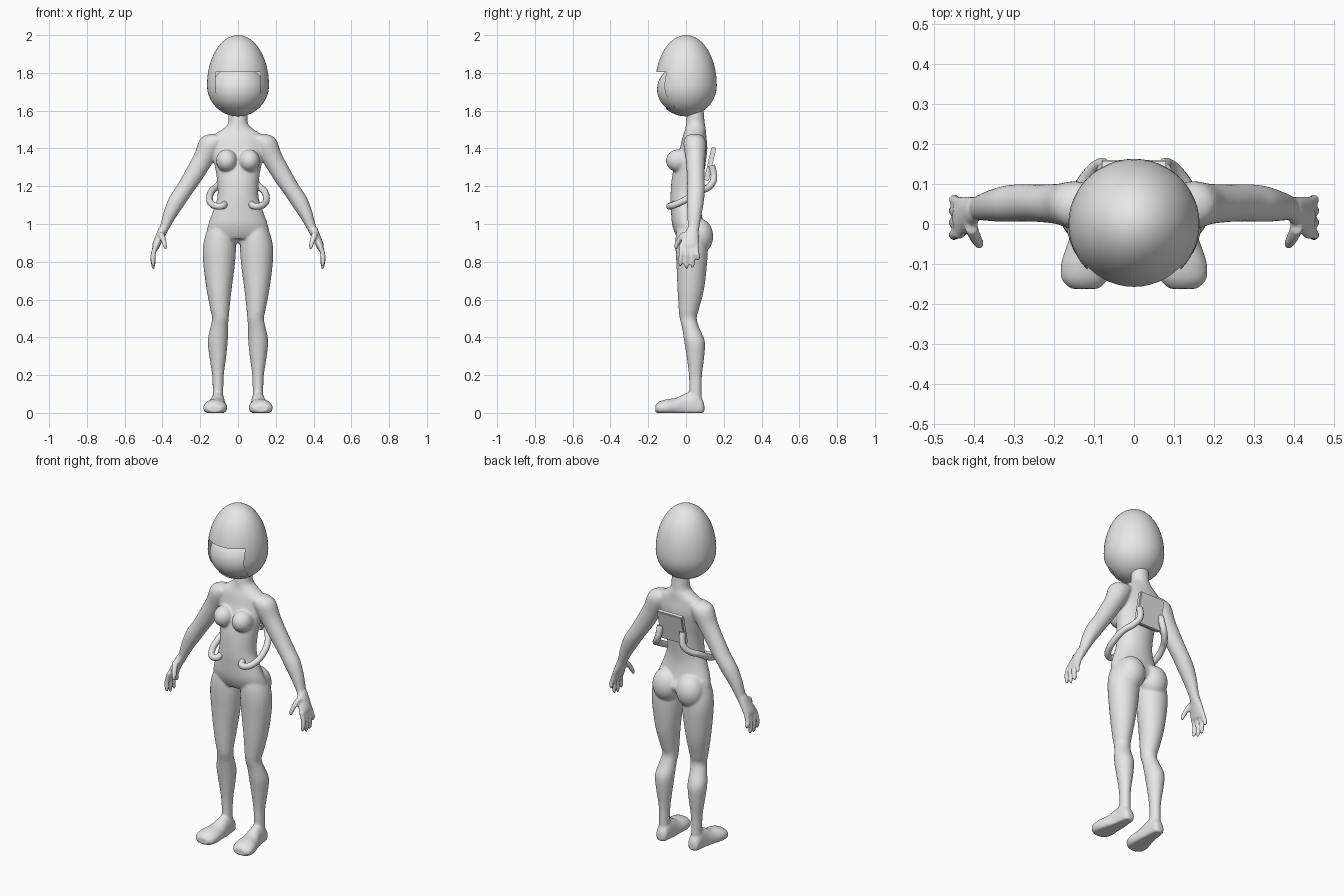
import bpy, bmesh, math
from mathutils import Vector, Matrix

old = bpy.data.objects.get("Cube")
if old:
    bpy.data.objects.remove(old)

grey = bpy.data.materials.new("plain_grey")
grey.use_nodes = True
GREY = (0.8, 0.8, 0.8, 1)
grey.diffuse_color = GREY
grey.node_tree.nodes["Principled BSDF"].inputs["Base Color"].default_value = GREY

X, Y, Z = Vector((1, 0, 0)), Vector((0, 1, 0)), Vector((0, 0, 1))


def make_object(name, bm, sharp=40):
    """Turn a bmesh into a smooth shaded grey object."""
    bmesh.ops.recalc_face_normals(bm, faces=bm.faces)
    mesh = bpy.data.meshes.new(name)
    bm.to_mesh(mesh)
    bm.free()
    mesh.materials.append(grey)
    mesh.shade_smooth()
    mesh.set_sharp_from_angle(angle=math.radians(sharp))
    obj = bpy.data.objects.new(name, mesh)
    bpy.context.collection.objects.link(obj)
    return obj


def refine(rows, steps=4):
    """Catmull-Rom interpolation through the given sections."""
    out = []
    for i in range(len(rows) - 1):
        a, b, c, d = (rows[max(0, min(len(rows) - 1, i + k))] for k in (-1, 0, 1, 2))
        for s in range(steps):
            t = s / steps
            out.append([q + t / 2 * (r - p + t * (2*p - 5*q + 4*r - e + t * (3*(q - r) + e - p)))
                        for p, q, r, e in zip(a, b, c, d)])
    return out + [list(rows[-1])]


def loft(bm, rows, u, v, side=1, sides=24, floor=False):
    """Skin elliptical sections (x, y, z, radius_u, radius_v)."""
    rings = []
    for x, y, z, ru, rv in refine(rows):
        ring = []
        for k in range(sides):
            a = math.tau * k / sides
            p = Vector((x, y, z)) + u * ru * math.cos(a) + v * rv * math.sin(a)
            if floor:
                p.z = max(p.z, 0)
            p.x *= side
            ring.append(bm.verts.new(p))
        rings.append(ring)
    for r0, r1 in zip(rings, rings[1:]):
        for k in range(sides):
            n = (k + 1) % sides
            bm.faces.new((r0[k], r0[n], r1[n], r1[k]))
    bm.faces.new(rings[0])
    bm.faces.new(rings[-1])


def ball(bm, centre, radii, side=1):
    m = Matrix.Translation((centre[0] * side, *centre[1:])) @ Matrix.Diagonal((*radii, 1))
    return bmesh.ops.create_uvsphere(bm, u_segments=48, v_segments=32, radius=1, matrix=m)["verts"]


# Body: overlapping parts fused into one skin
body = bmesh.new()

# Torso and neck
loft(body, [
    (0, .05, 1.66, .045, .042), (0, .05, 1.58, .05, .045), (0, .05, 1.53, .054, .05),
    (0, .05, 1.50, .085, .055), (0, .045, 1.46, .14, .063), (0, .04, 1.40, .142, .073),
    (0, .025, 1.33, .128, .08), (0, .01, 1.25, .113, .084), (0, 0, 1.15, .108, .082),
    (0, 0, 1.08, .128, .08), (0, .01, 1.0, .157, .084), (0, .03, .95, .165, .088),
    (0, .03, .92, .14, .07)], X, Y, sides=40)

for side in (1, -1):
    # Chest and seat
    ball(body, (.06, -.04, 1.335), (.056, .066, .06), side)
    ball(body, (.078, .066, .935), (.08, .078, .095), side)
    # Leg
    loft(body, [
        (.09, .025, 1.0, .06, .07), (.096, .027, .93, .08, .082), (.099, .03, .86, .088, .085),
        (.1, .03, .77, .082, .08), (.1, .025, .65, .066, .07), (.096, .015, .55, .051, .054),
        (.093, .012, .5, .044, .045), (.1, .025, .45, .047, .046), (.107, .045, .38, .053, .055),
        (.107, .05, .3, .045, .047), (.106, .05, .2, .031, .035), (.106, .05, .12, .028, .033),
        (.106, .05, .04, .028, .034)], X, Y, side)
    # Foot, flattened at the ground
    loft(body, [
        (.105, .097, .025, .015, .02), (.105, .085, .03, .032, .045), (.106, .05, .04, .037, .075),
        (.108, 0, .035, .042, .07), (.114, -.05, .03, .053, .05), (.12, -.1, .028, .063, .045),
        (.123, -.14, .025, .058, .036), (.123, -.162, .022, .035, .02)],
        X, Z, side, floor=True)
    # Arm
    loft(body, [
        (.1, .045, 1.455, .045, .05), (.145, .047, 1.42, .063, .06), (.187, .05, 1.34, .054, .051),
        (.24, .052, 1.25, .05, .047), (.285, .053, 1.18, .045, .047), (.325, .05, 1.12, .045, .045),
        (.362, .045, 1.05, .036, .038), (.39, .04, .98, .025, .031), (.405, .035, .94, .02, .032)],
        Vector((.83, 0, .55)), Y, side)
    # Palm
    loft(body, [
        (.398, .036, .98, .022, .029), (.415, .026, .93, .025, .044),
        (.432, .018, .89, .022, .051), (.438, .016, .862, .014, .047)], X, Y, side)
    # Fingers: (root y, tip y, tip z)
    for y0, y1, z1 in ((-.022, -.03, .775), (.004, .003, .762), (.03, .035, .768), (.054, .064, .805)):
        loft(body, [
            (.433, y0, .89, .015, .015), (.449, (y0 + y1) / 2, .84, .014, .0135),
            (.449, y1, z1 + .02, .012, .012), (.446, y1, z1, .006, .006)], X, Y, side, 12)
    # Thumb
    loft(body, [
        (.408, -.005, .955, .017, .02), (.398, -.03, .925, .016, .017),
        (.388, -.048, .89, .013, .014), (.385, -.053, .865, .007, .007)], X, Y, side, 12)

figure = make_object("body", body, 180)
remesh = figure.modifiers.new("fuse", "REMESH")
remesh.mode = "VOXEL"
remesh.voxel_size = 0.006
remesh.use_smooth_shade = True
smooth = figure.modifiers.new("soften", "SMOOTH")
smooth.factor = 0.5
smooth.iterations = 8

# Egg shaped helmet with a rounded face opening
egg = bmesh.new()
for vert in ball(egg, (0, 0, 0), (.164, .163, 1)):
    vert.co.z = 1.735 + vert.co.z * (.265 if vert.co.z > 0 else .165)
helmet = make_object("helmet", egg)

cut = bmesh.new()
bmesh.ops.create_cube(cut, size=1, matrix=Matrix.Translation((0, -.18, 1.708))
                      @ Matrix.Diagonal((.24, .24, .194, 1)))
for vert in cut.verts:
    if vert.co.z < 1.7:
        vert.co.x *= .93
edges = [e for e in cut.edges if abs((e.verts[0].co - e.verts[1].co).y) > .1]
low = [e for e in edges if e.verts[0].co.z < 1.7]
bmesh.ops.bevel(cut, geom=low, offset=.035, segments=6, profile=.5, affect="EDGES")
cutter = make_object("opening_cutter", cut)
cutter.hide_render = True

boolean = helmet.modifiers.new("opening", "BOOLEAN")
boolean.operation = "DIFFERENCE"
boolean.solver = "EXACT"
boolean.object = cutter
graph = bpy.context.evaluated_depsgraph_get()
opened = bpy.data.meshes.new_from_object(helmet.evaluated_get(graph))
helmet.modifiers.clear()
helmet.data = opened
opened.shade_smooth()
opened.set_sharp_from_angle(angle=math.radians(35))
bpy.data.objects.remove(cutter)

# Visor set back in the opening
glass = bmesh.new()
ball(glass, (0, 0, 1.713), (.152, .153, .135))
make_object("visor", glass)

# Back pack, leaning back at the top
pack = bmesh.new()
bmesh.ops.create_cube(pack, size=1, matrix=Matrix.Translation((0, .128, 1.318))
                      @ Matrix.Rotation(math.radians(-13), 4, "X")
                      @ Matrix.Diagonal((.165, .026, .18, 1)))
bmesh.ops.bevel(pack, geom=pack.edges[:], offset=.004, segments=2, affect="EDGES")
make_object("back_pack", pack, 30)

# Hoses from the pack round the waist to the belly
for side, label in ((1, "left"), (-1, "right")):
    hose = bmesh.new()
    path = [(.07, -.06, 1.105), (.085, -.085, 1.095), (.115, -.08, 1.095), (.142, -.04, 1.11),
            (.15, .02, 1.14), (.138, .08, 1.175), (.11, .125, 1.2), (.085, .146, 1.235),
            (.075, .143, 1.28), (.075, .135, 1.31)]
    curve = bpy.data.curves.new(label + "_hose", "CURVE")
    curve.dimensions = "3D"
    curve.bevel_depth = .018
    curve.bevel_resolution = 4
    curve.use_fill_caps = True
    spline = curve.splines.new("BEZIER")
    spline.bezier_points.add(len(path) - 1)
    for point, (x, y, z) in zip(spline.bezier_points, path):
        point.co = (x * side, y, z)
        point.handle_left_type = point.handle_right_type = "AUTO"
    curve.materials.append(grey)
    hose.free()
    bpy.context.collection.objects.link(bpy.data.objects.new(label + "_hose", curve))
